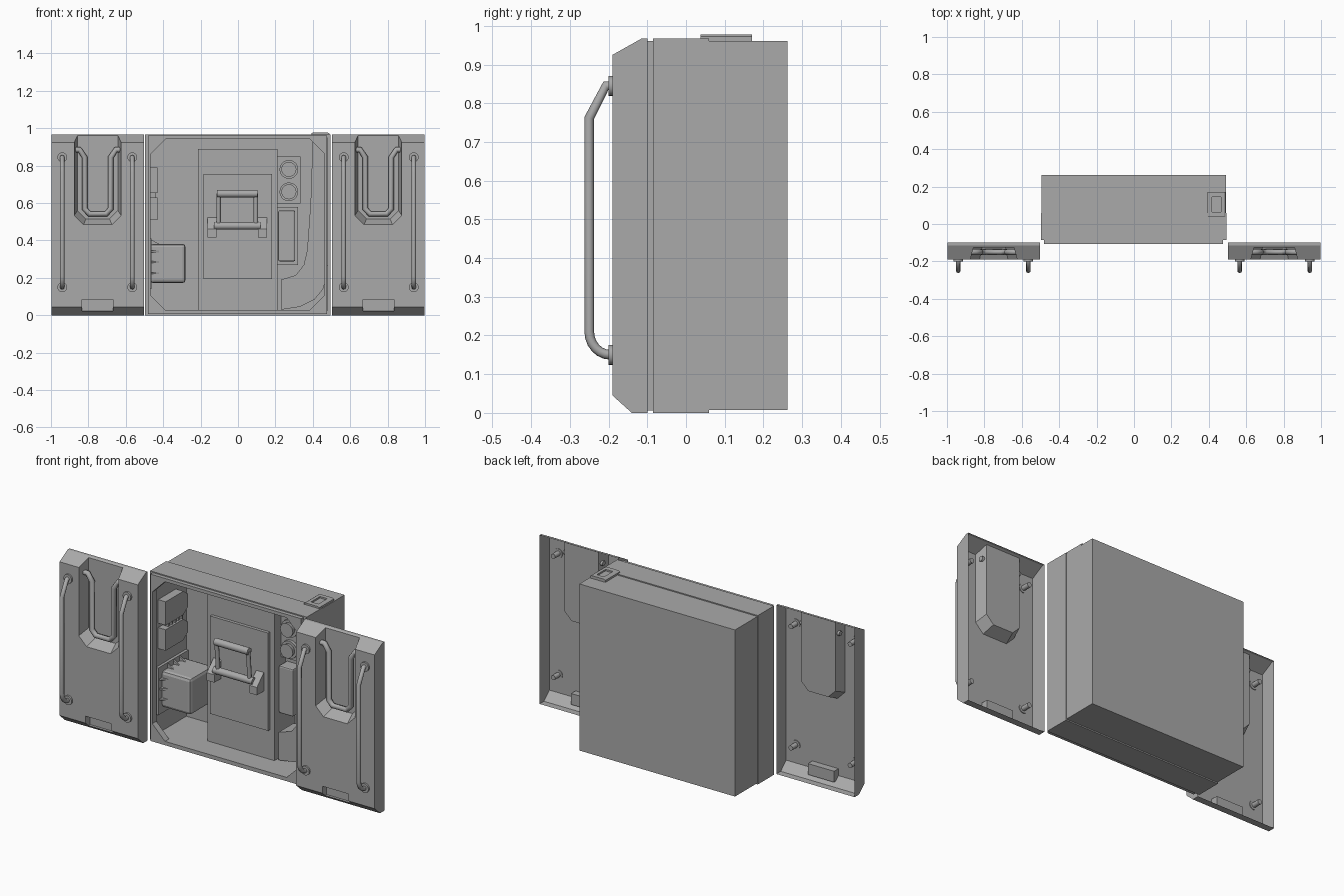
import bpy, bmesh, math
from mathutils import Matrix

cube = bpy.data.objects.get("Cube")
if cube:
    bpy.data.objects.remove(cube, do_unlink=True)

grey = bpy.data.materials.new("plain_grey")
grey.use_nodes = True
grey.diffuse_color = (0.4, 0.4, 0.4, 1)
grey.node_tree.nodes["Principled BSDF"].inputs["Base Color"].default_value = (0.4, 0.4, 0.4, 1)


def finish(name, bm):
    bmesh.ops.recalc_face_normals(bm, faces=bm.faces)
    me = bpy.data.meshes.new(name)
    bm.to_mesh(me)
    bm.free()
    me.materials.append(grey)
    ob = bpy.data.objects.new(name, me)
    bpy.context.collection.objects.link(ob)
    return ob


def loft(name, ring_a, ring_b):
    """Closed solid between two matching rings of points."""
    bm = bmesh.new()
    a = [bm.verts.new(p) for p in ring_a]
    b = [bm.verts.new(p) for p in ring_b]
    bm.faces.new(a)
    bm.faces.new(b)
    for i in range(len(a)):
        j = (i + 1) % len(a)
        bm.faces.new((a[i], a[j], b[j], b[i]))
    return finish(name, bm)


def prism_y(name, pts, y0, y1):
    return loft(name, [(x, y0, z) for x, z in pts], [(x, y1, z) for x, z in pts])


def box(name, x, y, z, bevel=0):
    bm = bmesh.new()
    bmesh.ops.create_cube(bm, size=1)
    for v in bm.verts:
        v.co = [r[0] if c < 0 else r[1] for r, c in zip((x, y, z), v.co)]
    if bevel:
        bmesh.ops.bevel(bm, geom=bm.edges[:], offset=bevel, segments=2, profile=0.5, affect='EDGES')
    return finish(name, bm)


def cylinder(name, centre, r, length, axis='Y', r2=None, sides=20):
    bm = bmesh.new()
    bmesh.ops.create_cone(bm, cap_ends=True, segments=sides, radius1=r,
                          radius2=r if r2 is None else r2, depth=length)
    turn = Matrix.Rotation(math.pi / 2, 4, 'X' if axis == 'Y' else 'Y')
    bmesh.ops.transform(bm, matrix=Matrix.Translation(centre) @ turn, verts=bm.verts)
    for f in bm.faces:
        f.smooth = len(f.verts) == 4
    ob = finish(name, bm)
    for e in ob.data.edges:
        e.use_edge_sharp = False
    ob.data.set_sharp_from_angle(angle=math.radians(40))
    return ob


def bake(ob):
    """Replace an object by its evaluated mesh."""
    dg = bpy.context.evaluated_depsgraph_get()
    me = bpy.data.meshes.new_from_object(ob.evaluated_get(dg), depsgraph=dg)
    name = ob.name
    bpy.data.objects.remove(ob, do_unlink=True)
    new = bpy.data.objects.new(name, me)
    bpy.context.collection.objects.link(new)
    me.materials.clear()
    me.materials.append(grey)
    return new


def cut(ob, cutters):
    for c in cutters:
        m = ob.modifiers.new("cut", 'BOOLEAN')
        m.operation, m.solver, m.object = 'DIFFERENCE', 'EXACT', c
    new = bake(ob)
    for c in cutters:
        bpy.data.objects.remove(c, do_unlink=True)
    return new


def tube(name, pts, r):
    cu = bpy.data.curves.new(name, 'CURVE')
    cu.dimensions = '3D'
    cu.bevel_depth, cu.bevel_resolution, cu.use_fill_caps = r, 2, True
    sp = cu.splines.new('POLY')
    sp.points.add(len(pts) - 1)
    for p, q in zip(sp.points, pts):
        p.co = (*q, 1)
    ob = bpy.data.objects.new(name, cu)
    bpy.context.collection.objects.link(ob)
    return bake(ob)


def chamfered(x0, x1, z0, z1, c):
    return [(x0 + c, z0), (x1 - c, z0), (x1, z0 + c), (x1, z1 - c),
            (x1 - c, z1), (x0 + c, z1), (x0, z1 - c), (x0, z0 + c)]


# Doors: open-backed pressed shells with a deep pocket and a lower notch
DOOR = [(-.1, 0), (-.14, 0), (-.19, .045), (-.19, .925), (-.115, .967), (-.1, .967)]


def pocket_ring(cx, y, w, z, c):
    pts = [(-w, 1.1), (-w, z + c), (c - w, z), (w - c, z), (w, z + c), (w, 1.1)]
    return [(cx + x, y, h) for x, h in pts]


for side, s in (("left", 1), ("right", -1)):
    cx = s * .75
    door = loft(side + "_door", [(cx - .248, y, z) for y, z in DOOR],
                [(cx + .248, y, z) for y, z in DOOR])
    pocket = loft("pocket_cutter", pocket_ring(cx, -.2, .128, .48, .05),
                  pocket_ring(cx, -.125, .108, .515, .045))
    notch = box("notch_cutter", (cx - .083, cx + .083), (-.25, -.15), (.022, .085))
    door = cut(door, [pocket, notch])
    bm = bmesh.new()
    bm.from_mesh(door.data)
    back = [f for f in bm.faces if abs(f.normal.y) > .9 and f.calc_center_median().y > -.105]
    bmesh.ops.delete(bm, geom=back, context='FACES')
    bm.to_mesh(door.data)
    bm.free()

    # U-shaped rail inside the pocket
    half = [(.125, .885), (.097, .885), (.07, .845), (.07, .57), (.045, .542)]
    path = [(-x, z) for x, z in half] + half[::-1]
    tube(side + "_pocket_rail", [(cx + x, -.15, z) for x, z in path], .015)

    # Long grab bars with bosses and through-bolts
    bend = [(-.25 + .055 * (1 - math.cos(a)), .21 - .06 * math.sin(a))
            for a in (math.pi / 2 * i / 6 for i in range(7))]
    bar = [(-.185, .845), (-.207, .845), (-.25, .762)] + bend + [(-.185, .15)]
    for place, x in (("inner", s * .565), ("outer", s * .94)):
        tube(f"{side}_{place}_grab_bar", [(x, y, z) for y, z in bar], .0125)
        for end, z in (("upper", .845), ("lower", .15)):
            cylinder(f"{side}_{place}_{end}_boss", (x, -.193, z), .026, .014)
            cylinder(f"{side}_{place}_{end}_bolt", (x, -.17, z), .014, .06, sides=12)

# Cabinet shell: front body, slightly smaller rear body, chamfered lip
front = box("cabinet_front", (-.497, .495), (-.085, .06), (0, .967))
cut(front, [box("front_cutter", (-.478, .478), (-.3, .3), (.025, .948))])
rear = box("cabinet_rear", (-.494, .492), (.06, .262), (.007, .961))
cut(rear, [box("rear_cutter", (-.478, .478), (-.1, .215), (.025, .948))])
lip = box("front_lip", (-.48, .475), (-.107, -.07), (.006, .961))
cut(lip, [prism_y("lip_cutter", chamfered(-.468, .463, .028, .942, .08), -.3, .1)])

# Centre column with raised panel
box("centre_column", (-.215, .21), (.03, .22), (.02, .89))
box("column_panel", (-.185, .182), (.012, .035), (.195, .755))

# Lever handle: brackets, arms and two bars
for side, s in (("left", 1), ("right", -1)):
    x = s * .135 - .004
    loft(side + "_lever_bracket",
         [(x - .024, y, z) for y, z in ((.02, .415), (-.05, .415), (-.05, .46), (.02, .53))],
         [(x + .024, y, z) for y, z in ((.02, .415), (-.05, .415), (-.05, .46), (.02, .53))])
    xa = s * .1 - .004
    tube(side + "_lever_arm", [(xa, -.03, .47), (xa, -.045, .65)], .012)
cylinder("lever_grip", (-.004, -.045, .65), .02, .215, 'X')
cylinder("lever_pivot", (-.004, -.03, .478), .02, .25, 'X')

# Right wall: two chamfered blocks with fins between them
for name, z0, z1 in (("upper", .655, .79), ("lower", .51, .63)):
    pts = [(-.04, z0), (.12, z0), (.16, z0 + .03), (.16, z1 - .03), (.12, z1), (-.04, z1)]
    loft(name + "_wall_block", [(-.48, y, z) for y, z in pts], [(-.43, y, z) for y, z in pts])
for i in range(5):
    y = .0 + i * .03
    box(f"block_fin_{i + 1}", (-.48, -.44), (y, y + .012), (.62, .665))

# Right wall: rounded housing on a mounting plate with ribs
box("housing_plate", (-.48, -.462), (-.06, .21), (.14, .41))
box("housing", (-.47, -.28), (-.03, .18), (.172, .382), .018)
for i, z in enumerate((.22, .28, .335)):
    loft(f"housing_rib_{i + 1}",
         [(-.465, -.05, z), (-.465, -.02, z), (-.4, -.02, z)],
         [(-.465, -.05, z + .01), (-.465, -.02, z + .01), (-.4, -.02, z + .01)])
for i, y in enumerate((.02, .075, .13)):
    loft(f"housing_top_rib_{i + 1}",
         [(-.465, y, .405), (-.465, y, .37), (-.4, y, .37)],
         [(-.465, y + .01, .405), (-.465, y + .01, .37), (-.4, y + .01, .37)])

# Beside the column: dial panel and tall box
box("dial_panel", (.2, .335), (.09, .22), (.598, .85))
for name, z in (("upper", .78), ("lower", .66)):
    cylinder(name + "_dial_ring", (.272, .085, z), .05, .025)
    cylinder(name + "_dial", (.272, .065, z), .034, .03, r2=.04)
box("side_box_base", (.2, .32), (.13, .22), (.27, .58))
box("side_box", (.215, .306), (.06, .16), (.288, .56), .008)

# Curved duct running down the left wall and under the column
inner = [(.4, .95), (.388, .6), (.37, .35), (.352, .27), (.31, .215), (.23, .19)]
outer = [(.23, .03), (.33, .045), (.41, .085), (.455, .14), (.477, .22), (.48, .95)]
prism_y("curved_duct", inner + outer, .04, .17)

# Hatch on the roof: raised frame around a recessed centre
hatch = prism_y("roof_hatch", [(.392, .96), (.488, .96), (.488, .972), (.48, .977), (.4, .977), (.392, .972)],
                .037, .17)
cut(hatch, [box("hatch_cutter", (.418, .464), (.065, .145), (.968, 1.1))])
